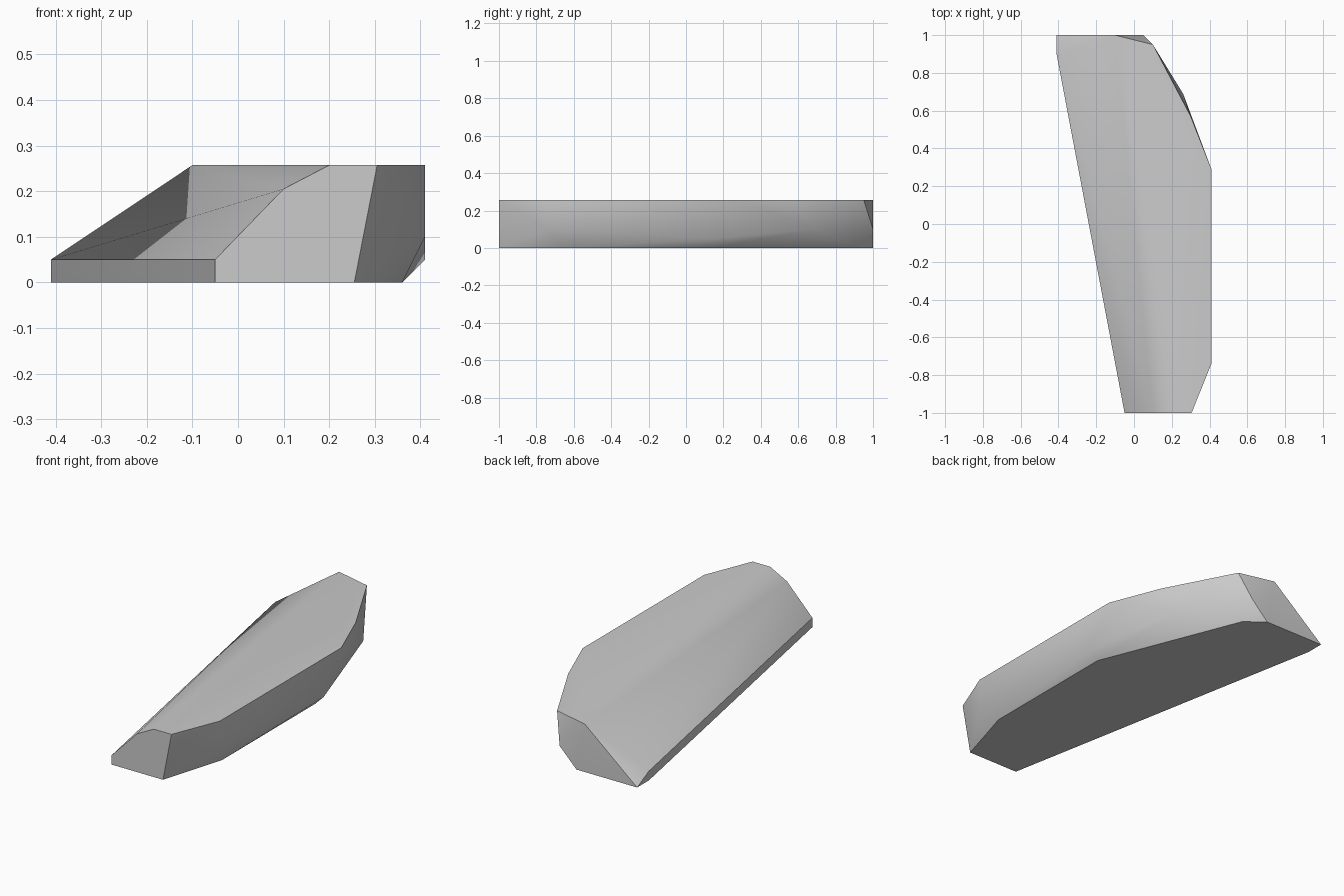
import bpy
import bmesh
import math

cube = bpy.data.objects.get("Cube")
if cube:
    bpy.data.objects.remove(cube, do_unlink=True)

TOP = 0.257

# Flat underside outline
underside = [(-0.05, -1), (0.255, -1), (0.36, -0.65), (0.36, 0.14),
             (0.05, 0.92), (-0.05, 1), (-0.41, 1), (-0.41, 0.9)]
# Flat upper outline
upper = [(0.2, -1), (0.305, -1), (0.41, -0.74), (0.41, 0.29),
         (0.3, 0.57), (0.1, 0.95), (-0.1, 1)]
# Corners of the chamfers between the two
chamfers = [(-0.41, 0.9, 0.05), (-0.05, -1, 0.05), (0.1, -1, 0.205),
            (0.41, -0.74, 0.1), (0.41, 0.14, 0.05), (0.26, 0.69, 0.1),
            (0.05, 1, 0.1)]

points = [(x, y, 0) for x, y in underside]
points += [(x, y, TOP) for x, y in upper] + chamfers

# Faceted slab wrapped around the corners
bm = bmesh.new()
for p in points:
    bm.verts.new(p)
bmesh.ops.convex_hull(bm, input=bm.verts[:])
loose = [v for v in bm.verts if not v.link_faces]
bmesh.ops.delete(bm, geom=loose, context="VERTS")
bmesh.ops.dissolve_limit(bm, angle_limit=math.radians(0.5),
                         verts=bm.verts[:], edges=bm.edges[:])
bmesh.ops.recalc_face_normals(bm, faces=bm.faces[:])
mesh = bpy.data.meshes.new("stone_slab")
bm.to_mesh(mesh)
bm.free()

slab = bpy.data.objects.new("stone_slab", mesh)
bpy.context.collection.objects.link(slab)

# Plain grey stone
grey = bpy.data.materials.new("grey_stone")
grey.use_nodes = True
colour = (0.6, 0.6, 0.6, 1)
grey.diffuse_color = colour
grey.node_tree.nodes["Principled BSDF"].inputs["Base Color"].default_value = colour
mesh.materials.append(grey)

# Soft shading across shallow facets, crisp main edges
bpy.ops.object.select_all(action="DESELECT")
slab.select_set(True)
bpy.context.view_layer.objects.active = slab
bpy.ops.object.shade_smooth_by_angle(angle=math.radians(40))
